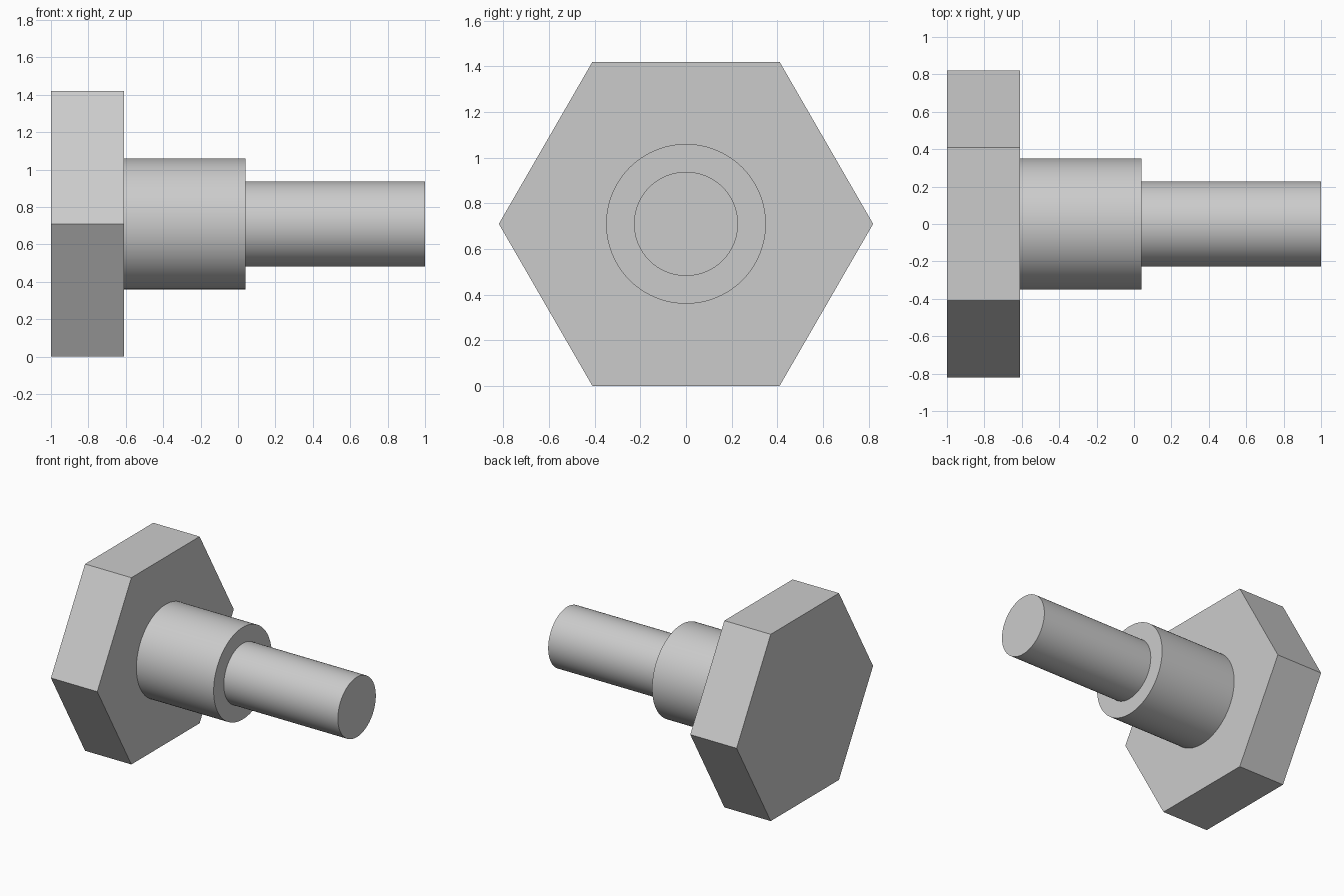
import bpy, bmesh
from math import cos, sin, tau

cube = bpy.data.objects.get("Cube")
if cube:
    bpy.data.objects.remove(cube, do_unlink=True)

steel = bpy.data.materials.new("light_grey")
steel.use_nodes = True
grey = (0.6, 0.6, 0.6, 1)
steel.diffuse_color = grey
steel.node_tree.nodes["Principled BSDF"].inputs["Base Color"].default_value = grey

AXIS_Z = 0.71


def prism(name, radius, x0, x1, sides, smooth=False):
    """Regular prism along x, with a corner pointing to +y."""
    bm = bmesh.new()
    ring = [bm.verts.new((x0, radius * cos(tau * i / sides),
                          AXIS_Z + radius * sin(tau * i / sides)))
            for i in range(sides)]
    base = bm.faces.new(ring)
    top = bmesh.ops.extrude_face_region(bm, geom=[base], use_keep_orig=True)
    moved = [v for v in top["geom"] if isinstance(v, bmesh.types.BMVert)]
    bmesh.ops.translate(bm, vec=(x1 - x0, 0, 0), verts=moved)
    bmesh.ops.recalc_face_normals(bm, faces=bm.faces)
    mesh = bpy.data.meshes.new(name)
    bm.to_mesh(mesh)
    bm.free()
    mesh.materials.append(steel)
    obj = bpy.data.objects.new(name, mesh)
    bpy.context.collection.objects.link(obj)
    if smooth:
        bpy.ops.object.select_all(action='DESELECT')
        obj.select_set(True)
        bpy.context.view_layer.objects.active = obj
        bpy.ops.object.shade_smooth_by_angle()
    return obj


# Hexagonal head, thick shoulder and thinner shaft
prism("hex_head", 0.82, -1.0, -0.61, 6)
prism("shoulder", 0.35, -0.61, 0.04, 96, smooth=True)
prism("shaft", 0.228, 0.04, 1.0, 96, smooth=True)
